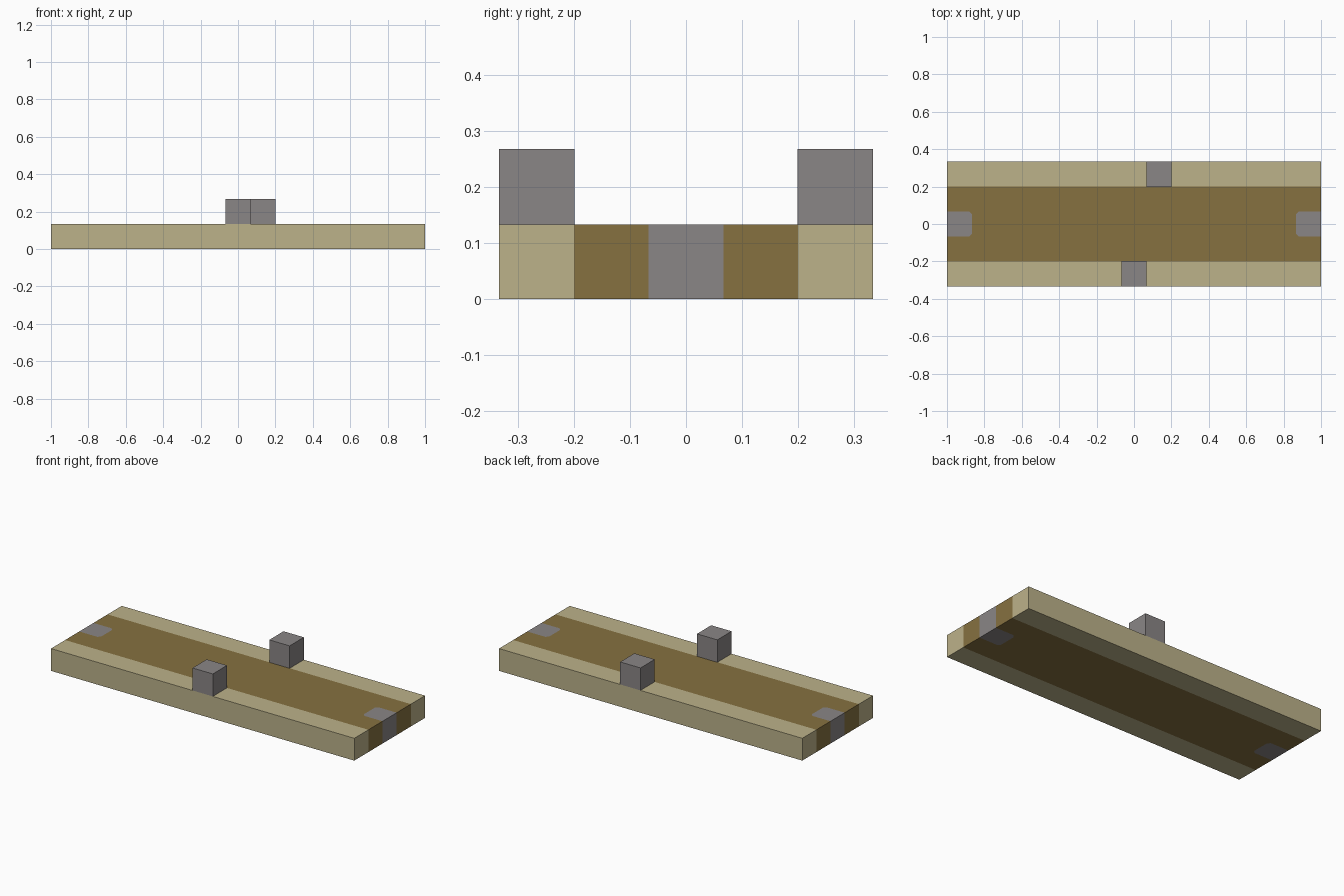
import bpy
import bmesh

cube = bpy.data.objects.get("Cube")
if cube:
    bpy.data.objects.remove(cube)

LENGTH, WIDTH, THICK = 1.0, 0.333, 0.133   # half length, half width, thickness
RAIL = 0.2                                 # inner edge of the pale borders
PLUG = 0.067                               # half size of the grey pieces


def material(name, rgb):
    mat = bpy.data.materials.new(name)
    linear = [((c / 255 + 0.055) / 1.055) ** 2.4 for c in rgb] + [1.0]
    mat.use_nodes = True
    mat.diffuse_color = linear
    node = next(n for n in mat.node_tree.nodes if n.type == "BSDF_PRINCIPLED")
    node.inputs["Base Color"].default_value = linear
    node.inputs["Roughness"].default_value = 0.9
    return mat


PALE, BROWN, GREY = 0, 1, 2
MATS = [material("pale_wood", (188, 178, 138)),
        material("brown_wood", (134, 113, 64)),
        material("grey_stone", (138, 134, 134))]


def make_object(name, bm):
    mesh = bpy.data.meshes.new(name)
    bmesh.ops.recalc_face_normals(bm, faces=bm.faces)
    bm.to_mesh(mesh)
    bm.free()
    for mat in MATS:
        mesh.materials.append(mat)
    obj = bpy.data.objects.new(name, mesh)
    bpy.context.collection.objects.link(obj)
    return obj


def plug_outline(side):
    """Outline of a grey end inset, with clipped inner corners."""
    inner, clip = LENGTH - 2 * PLUG, 0.015
    half = [(LENGTH, PLUG), (inner + clip, PLUG), (inner, PLUG - clip)]
    pts = half + [(x, -y) for x, y in reversed(half)]
    return [(side * x, side * y) for x, y in pts]


# Plank: flush coloured regions sharing edges, extruded into one solid
bm = bmesh.new()
points = {}


def region(outline, index):
    verts = []
    for x, y in outline:
        key = (round(x, 4), round(y, 4))
        if key not in points:
            points[key] = bm.verts.new((x, y, 0))
        verts.append(points[key])
    bm.faces.new(verts).material_index = index


for s in (-1, 1):
    region([(-LENGTH, s * RAIL), (LENGTH, s * RAIL),
            (LENGTH, s * WIDTH), (-LENGTH, s * WIDTH)], PALE)
    region(plug_outline(s), GREY)
region([(-LENGTH, RAIL), (LENGTH, RAIL)] + plug_outline(1)
       + [(LENGTH, -RAIL), (-LENGTH, -RAIL)] + plug_outline(-1), BROWN)

result = bmesh.ops.extrude_face_region(bm, geom=bm.faces[:])
top = [g for g in result["geom"] if isinstance(g, bmesh.types.BMVert)]
bmesh.ops.translate(bm, verts=top, vec=(0, 0, THICK))
bm.normal_update()

# Side walls take the colour of the strip they close
for face in bm.faces:
    if abs(face.normal.z) < 0.5:
        y = abs(face.calc_center_median().y)
        face.material_index = PALE if y > RAIL else BROWN if y > PLUG else GREY
make_object("plank", bm)


# Knobs: one cube on each border, the rear one offset sideways
def knob(name, x, y):
    bm = bmesh.new()
    bmesh.ops.create_cube(bm, size=2 * PLUG)
    for face in bm.faces:
        face.material_index = GREY
    make_object(name, bm).location = (x, y, THICK + PLUG)


knob("front_knob", 0, PLUG - WIDTH)
knob("back_knob", 2 * PLUG, WIDTH - PLUG)
